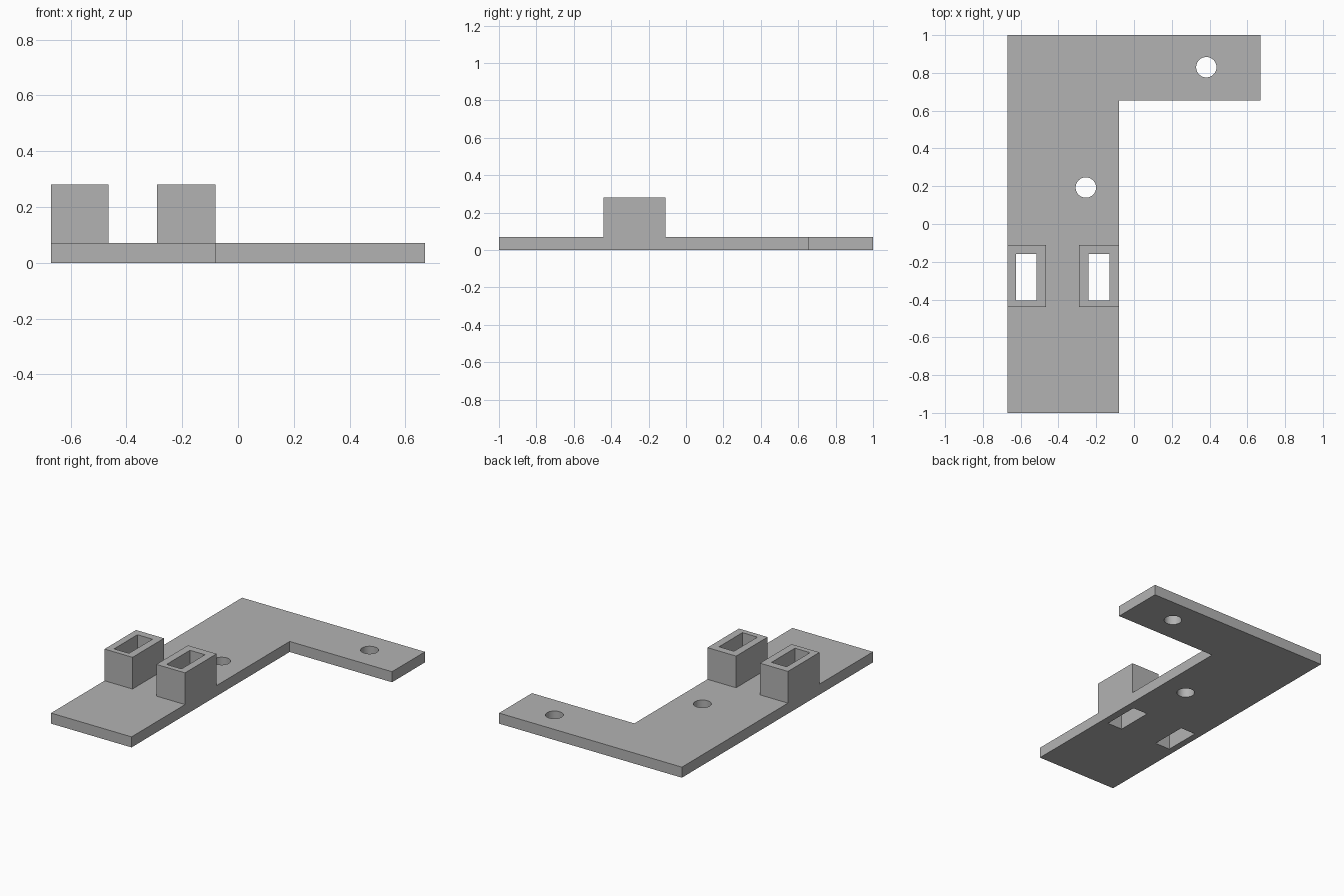
import bpy, bmesh
from math import cos, sin, pi, radians

cube = bpy.data.objects.get("Cube")
if cube:
    bpy.data.objects.remove(cube, do_unlink=True)

THICKNESS, SOCKET_TOP = 0.07, 0.28

grey = bpy.data.materials.new("plain_grey")
grey.use_nodes = True
colour = (0.45, 0.45, 0.45, 1)
grey.diffuse_color = colour
for node in grey.node_tree.nodes:
    if node.type == 'BSDF_PRINCIPLED':
        node.inputs["Base Color"].default_value = colour


def rect(x0, x1, y0, y1):
    return [(x0, y0), (x1, y0), (x1, y1), (x0, y1)]


def circle(cx, cy, r, n=48):
    return [(cx + r * cos(2 * pi * i / n), cy + r * sin(2 * pi * i / n)) for i in range(n)]


def prism(name, outlines, z0, z1):
    """Extrude a flat outline, with any further outlines as through holes."""
    curve = bpy.data.curves.new(name, 'CURVE')
    curve.dimensions, curve.fill_mode = '2D', 'BOTH'
    curve.extrude = (z1 - z0) / 2
    for pts in outlines:
        spline = curve.splines.new('POLY')
        spline.points.add(len(pts) - 1)
        for point, (x, y) in zip(spline.points, pts):
            point.co = (x, y, 0, 1)
        spline.use_cyclic_u = True
    temp = bpy.data.objects.new(name + "_profile", curve)
    bpy.context.collection.objects.link(temp)
    bpy.context.view_layer.update()
    mesh = bpy.data.meshes.new_from_object(temp.evaluated_get(bpy.context.evaluated_depsgraph_get()))
    bpy.data.objects.remove(temp, do_unlink=True)

    bm = bmesh.new()
    bm.from_mesh(mesh)
    bmesh.ops.remove_doubles(bm, verts=bm.verts, dist=1e-5)
    bmesh.ops.translate(bm, verts=bm.verts, vec=(0, 0, (z0 + z1) / 2))
    bmesh.ops.recalc_face_normals(bm, faces=bm.faces)
    bm.to_mesh(mesh)
    bm.free()
    mesh.materials.clear()
    mesh.materials.append(grey)

    obj = bpy.data.objects.new(name, mesh)
    bpy.context.collection.objects.link(obj)
    bpy.ops.object.select_all(action='DESELECT')
    obj.select_set(True)
    bpy.context.view_layer.objects.active = obj
    bpy.ops.object.shade_smooth_by_angle(angle=radians(30))
    return obj


# Socket walls and their slots, which run on through the plate
sockets = {
    "right_socket": (rect(-0.67, -0.465, -0.44, -0.11), rect(-0.625, -0.515, -0.405, -0.16)),
    "left_socket": (rect(-0.29, -0.08, -0.44, -0.11), rect(-0.24, -0.13, -0.405, -0.16)),
}
for name, outlines in sockets.items():
    prism(name, outlines, THICKNESS, SOCKET_TOP)

# L-shaped base plate with two screw holes and the slots
plate = [(-0.67, -1), (-0.08, -1), (-0.08, 0.655), (0.67, 0.655), (0.67, 1), (-0.67, 1)]
holes = [circle(0.383, 0.83, 0.054), circle(-0.255, 0.193, 0.054)]
slots = [slot for _, slot in sockets.values()]
prism("base_plate", [plate] + holes + slots, 0, THICKNESS)
